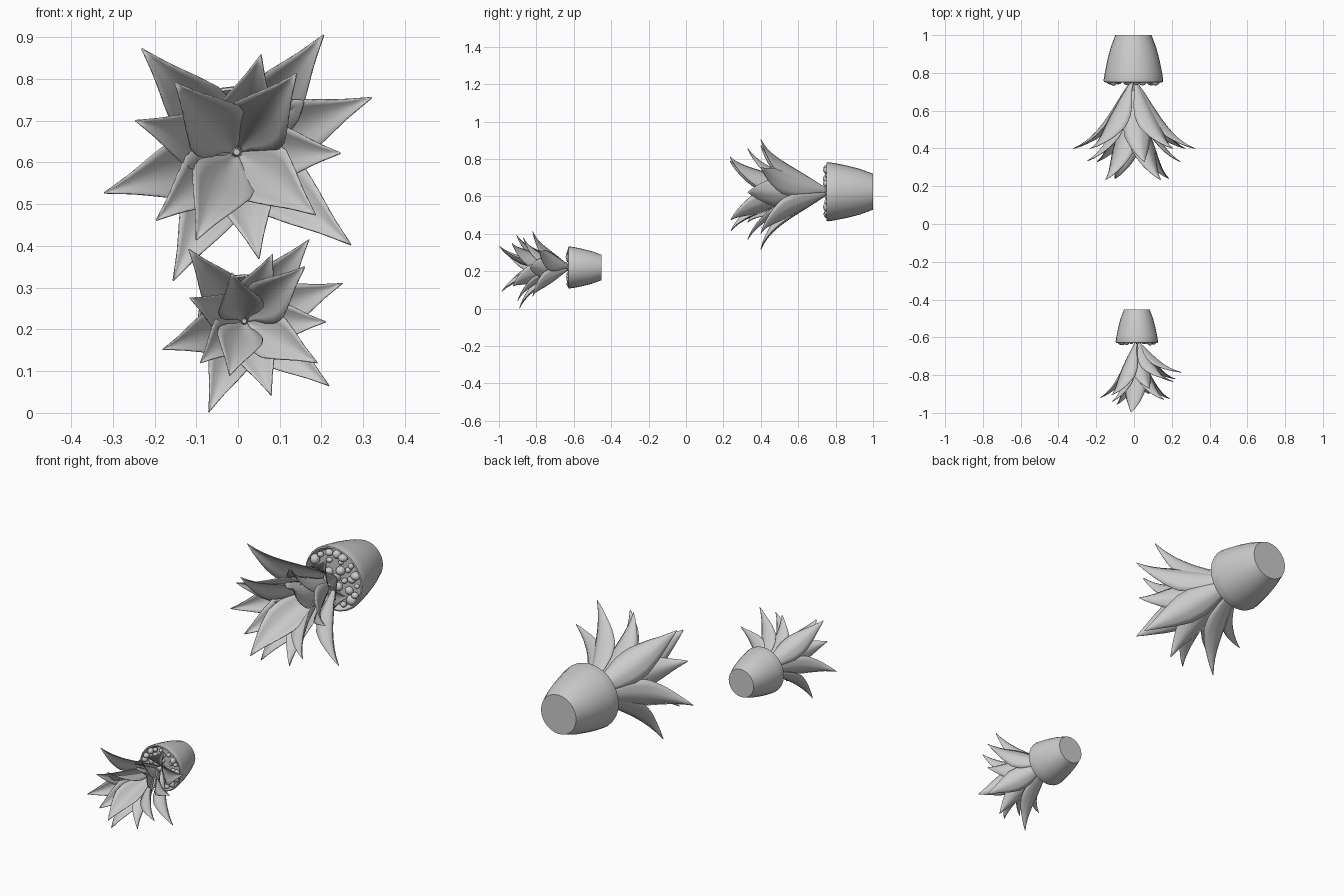
import bpy, math, random
from mathutils import Vector

if "Cube" in bpy.data.objects:
    bpy.data.objects.remove(bpy.data.objects["Cube"])

random.seed(4)


def make_mesh(name, verts, faces, angle=40):
    me = bpy.data.meshes.new(name)
    me.from_pydata(verts, [], faces)
    me.update()
    ob = bpy.data.objects.new(name, me)
    bpy.context.collection.objects.link(ob)
    bpy.ops.object.select_all(action='DESELECT')
    ob.select_set(True)
    bpy.context.view_layer.objects.active = ob
    bpy.ops.object.shade_smooth_by_angle(angle=math.radians(angle))
    return ob


def lathe(name, profile, origin, scale, sides=28):
    """Revolve (radius, depth behind the rim) pairs about the y axis."""
    verts, faces = [], []
    for r, d in profile:
        for i in range(sides):
            a = math.tau * i / sides
            verts.append(origin + scale * Vector((r * math.cos(a), d, r * math.sin(a))))
    for k in range(len(profile) - 1):
        for i in range(sides):
            j = (i + 1) % sides
            faces.append((k * sides + i, (k + 1) * sides + i,
                          (k + 1) * sides + j, k * sides + j))
    faces.append(tuple(range(sides)))
    faces.append(tuple(range((len(profile) - 1) * sides, len(profile) * sides))[::-1])
    return make_mesh(name, verts, faces)


def bezier(p, t):
    s = 1 - t
    return p[0] * s**3 + 3 * p[1] * s * s * t + 3 * p[2] * s * t * t + p[3] * t**3


WIDTH = [(0, .1), (.15, .34), (.3, .74), (.45, 1), (.58, .98), (.72, .68), (.86, .32), (1, .01)]


def half_width(t):
    for (a, wa), (b, wb) in zip(WIDTH, WIDTH[1:]):
        if t <= b:
            return wa + (wb - wa) * (t - a) / (b - a)
    return .01


def leaf(name, base, tip, width, thick):
    """Cupped pointed leaf whose tip flares away from the plant axis."""
    off = tip - base
    out = Vector((off.x, 0, off.z))
    ax = Vector((0, off.y, 0))
    ctrl = [base + out * r + ax * d for r, d in ((.03, 0), (.3, .3), (.52, .82), (1, 1))]
    side = ax.cross(out).normalized()
    rows, cols = 14, 6
    verts, faces = [], []
    for i in range(rows + 1):
        t = i / rows
        p = bezier(ctrl, t)
        tan = (bezier(ctrl, min(1, t + .02)) - bezier(ctrl, max(0, t - .02))).normalized()
        inward = tan.cross(side).normalized()
        if inward.dot(out) > 0:
            inward = -inward
        w = width * half_width(t)
        for j in range(cols + 1):
            u = 2 * j / cols - 1
            verts.append(p + side * u * w + inward * w * .45 * abs(u)**1.5)
    n = cols + 1
    for i in range(rows):
        for j in range(cols):
            a = i * n + j
            faces.append((a, a + 1, a + n + 1, a + n))
    ob = make_mesh(name, verts, faces, 60)
    mod = ob.modifiers.new("thickness", 'SOLIDIFY')
    mod.thickness = thick
    mod.offset = 0


def pebble(name, loc, r):
    bpy.ops.mesh.primitive_uv_sphere_add(segments=12, ring_count=8, radius=r, location=loc)
    ob = bpy.context.object
    ob.name = name
    ob.scale = [random.uniform(.85, 1.2) for _ in range(3)]
    bpy.ops.object.shade_smooth()


def plant(prefix, origin, scale, layers):
    # Pot, open at the rim, with a recessed soil surface
    lathe(prefix + "_pot", [(.135, .03), (.146, .006), (.15, 0), (.156, .002), (.158, .012),
                            (.152, .05), (.14, .11), (.122, .18), (.096, .25)], origin, scale)
    # Short stem
    lathe(prefix + "_stem", [(.008, -.13), (.016, -.04), (.02, .035)], origin, scale, 10)
    # Pebbles around the inside of the rim, and a few near the middle
    for count, ring, depth in ((17, .125, .006), (9, .085, .022), (5, .045, .024)):
        for i in range(count):
            a = math.tau * (i + random.uniform(-.2, .2)) / count
            off = Vector((ring * math.cos(a), depth, ring * math.sin(a)))
            pebble(prefix + "_pebble", origin + scale * off, scale * random.uniform(.012, .022))
    # Outer, middle and inner leaves
    for label, start, width, tips in layers:
        for tip in tips:
            leaf(f"{prefix}_{label}_leaf", origin + Vector((0, -start * scale, 0)),
                 Vector(tip), width * scale, .004 * scale)


plant("large", Vector((-.003, .75, .625)), 1.0, [
    ("outer", -.01, .074, [(.205, .40, .905), (.32, .40, .755), (.27, .40, .403),
                           (-.155, .40, .317), (-.32, .40, .527), (-.23, .40, .872)]),
    ("middle", .03, .072, [(.055, .33, .857), (.245, .33, .622), (.05, .33, .37),
                           (-.195, .33, .462), (-.245, .335, .70)]),
    ("inner", .07, .078, [(-.15, .235, .79), (.14, .235, .812),
                          (.185, .24, .475), (-.10, .24, .415)])])

plant("small", Vector((.015, -.63, .22)), .71, [
    ("outer", -.01, .074, [(.17, -.82, .415), (.25, -.785, .31), (.218, -.82, .065),
                           (-.07, -.89, .002), (-.18, -.92, .152), (-.118, -.905, .392)]),
    ("middle", .03, .072, [(.083, -.87, .38), (.21, -.835, .218), (.08, -.90, .042),
                           (-.09, -.955, .12), (-.115, -.94, .275)]),
    ("inner", .07, .078, [(-.015, -.998, .335), (.16, -.93, .35),
                          (.19, -.925, .12), (-.02, -.985, .09)])])
